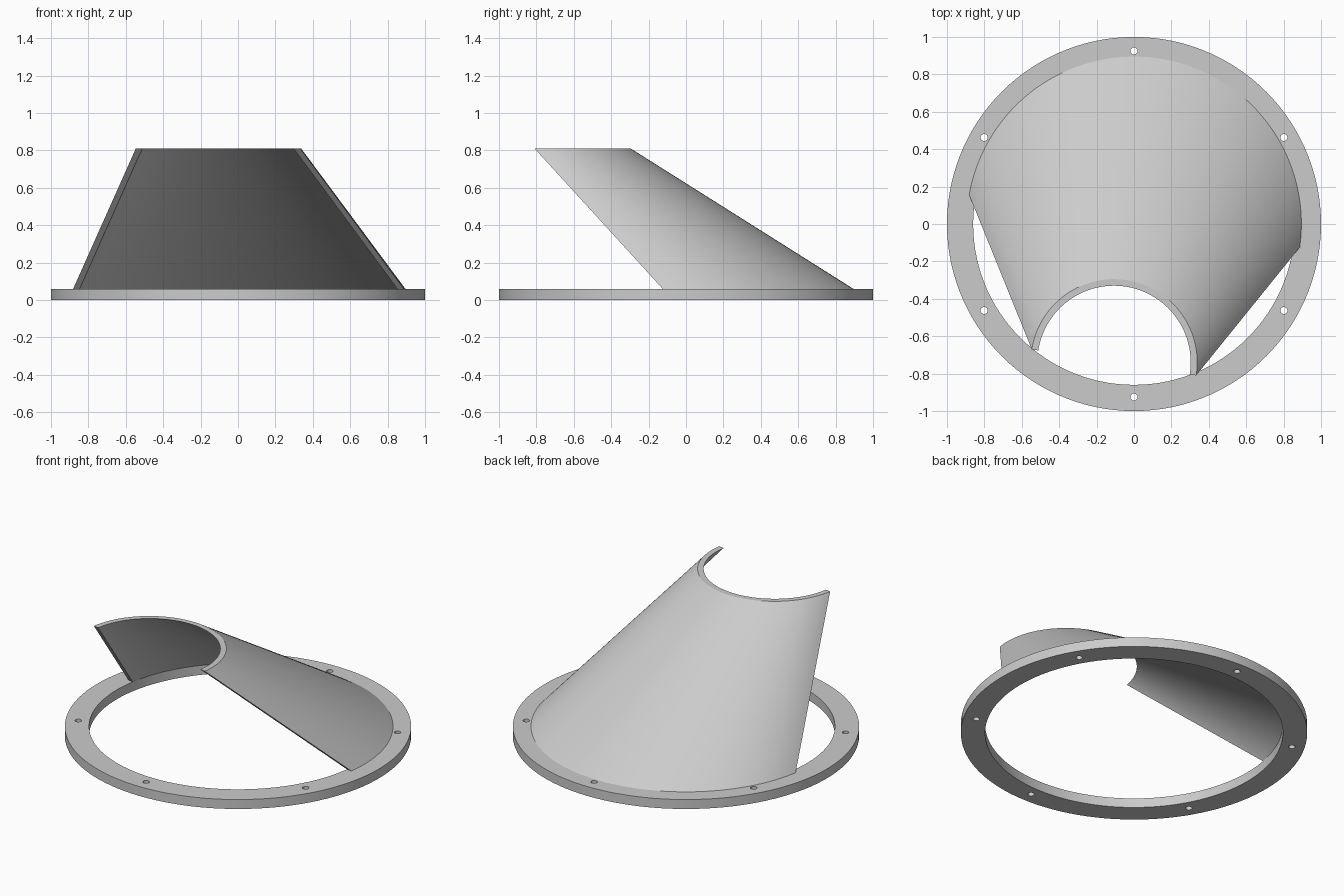
import bpy, bmesh
from math import sin, cos, radians, tau

if "Cube" in bpy.data.objects:
    bpy.data.objects.remove(bpy.data.objects["Cube"])

grey = bpy.data.materials.new("light_grey")
grey.diffuse_color = (0.6, 0.6, 0.6, 1)
grey.use_nodes = True
grey.node_tree.nodes["Principled BSDF"].inputs["Base Color"].default_value = grey.diffuse_color

RING_H = 0.06


def finish(obj):
    """Weld, orient normals, apply colour and smooth shading with sharp edges."""
    bm = bmesh.new()
    bm.from_mesh(obj.data)
    bmesh.ops.remove_doubles(bm, verts=bm.verts, dist=1e-5)
    bmesh.ops.recalc_face_normals(bm, faces=bm.faces)
    bm.to_mesh(obj.data)
    bm.free()
    obj.data.materials.clear()
    obj.data.materials.append(grey)
    bpy.ops.object.select_all(action='DESELECT')
    obj.select_set(True)
    bpy.context.view_layer.objects.active = obj
    bpy.ops.object.shade_smooth_by_angle(angle=radians(30))


def add_circle(curve, cx, cy, r, n):
    spline = curve.splines.new('POLY')
    spline.points.add(n - 1)
    for i, p in enumerate(spline.points):
        p.co = (cx + r * cos(tau * i / n), cy + r * sin(tau * i / n), 0, 1)
    spline.use_cyclic_u = True


# Flat mounting ring with six bolt holes
curve = bpy.data.curves.new("mounting_ring", 'CURVE')
curve.dimensions = '2D'
curve.fill_mode = 'BOTH'
curve.extrude = RING_H / 2
add_circle(curve, 0, 0, 1.0, 120)
add_circle(curve, 0, 0, 0.86, 120)
for k in range(6):
    a = radians(30 + 60 * k)
    add_circle(curve, 0.925 * cos(a), 0.925 * sin(a), 0.019, 20)
ring = bpy.data.objects.new("mounting_ring", curve)
bpy.context.collection.objects.link(ring)
ring.select_set(True)
bpy.context.view_layer.objects.active = ring
bpy.ops.object.convert(target='MESH')
ring = bpy.context.view_layer.objects.active
for v in ring.data.vertices:
    v.co.z += RING_H / 2
finish(ring)

# Leaning half-cone hood: each loop is (centre x, y, z, radius, start, end angle)
SEG = 72
BOTTOM = (0, 0, RING_H)
TOP = (-0.107, -0.74, 0.81)
loops = [(*BOTTOM, 0.895, -8, 170), (*TOP, 0.445, -9, 171),
         (*TOP, 0.41, -9, 171), (*BOTTOM, 0.86, -8, 170)]
bm = bmesh.new()
rows = []
for cx, cy, z, r, a0, a1 in loops:
    angles = [radians(a0 + (a1 - a0) * i / SEG) for i in range(SEG + 1)]
    rows.append([bm.verts.new((cx + r * cos(a), cy + r * sin(a), z)) for a in angles])
for j in range(4):
    lo, hi = rows[j], rows[(j + 1) % 4]
    for i in range(SEG):
        bm.faces.new((lo[i], lo[i + 1], hi[i + 1], hi[i]))
for i in (0, SEG):
    bm.faces.new([row[i] for row in rows])
mesh = bpy.data.meshes.new("hood_shell")
bm.to_mesh(mesh)
bm.free()
hood = bpy.data.objects.new("hood_shell", mesh)
bpy.context.collection.objects.link(hood)
finish(hood)
